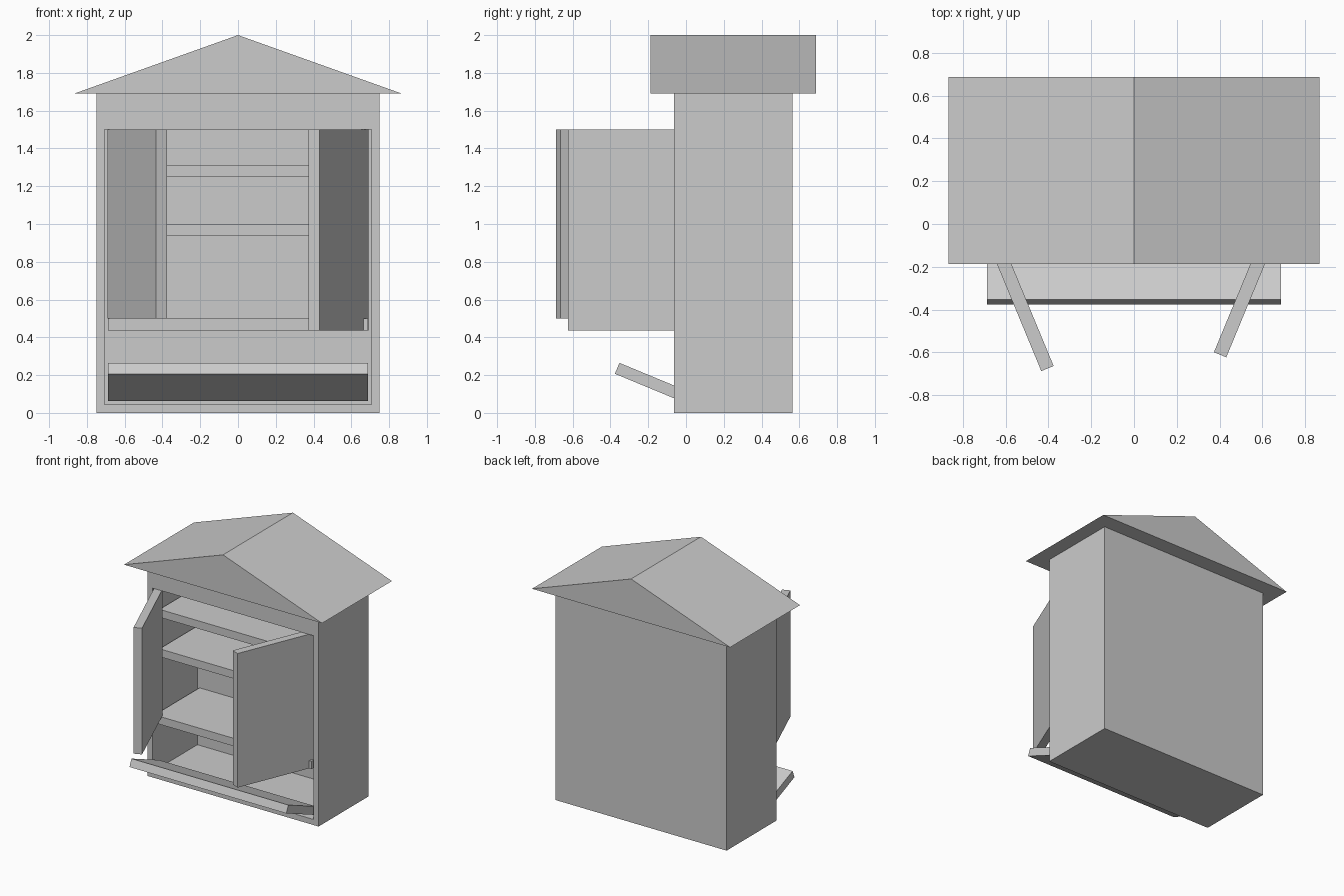
import bpy, bmesh
from math import radians
from mathutils import Matrix

if "Cube" in bpy.data.objects:
    bpy.data.objects.remove(bpy.data.objects["Cube"])

T = 0.0625   # board thickness
IN = 0.6875  # inner half width


def finish(name, bm):
    bmesh.ops.recalc_face_normals(bm, faces=bm.faces)
    mesh = bpy.data.meshes.new(name)
    bm.to_mesh(mesh)
    bm.free()
    obj = bpy.data.objects.new(name, mesh)
    bpy.context.collection.objects.link(obj)
    return obj


def box_bm(lo, hi):
    bm = bmesh.new()
    bmesh.ops.create_cube(bm, size=1)
    for v in bm.verts:
        v.co = [lo[i] if v.co[i] < 0 else hi[i] for i in range(3)]
    return bm


def box(name, lo, hi):
    return finish(name, box_bm(lo, hi))


# Cabinet body: front face inset and pushed inwards
bm = box_bm((-0.75, -T, 0), (0.75, 0.5625, 1.69))
front = min(bm.faces, key=lambda f: f.calc_center_median().y)
bmesh.ops.inset_region(bm, faces=[front], thickness=T)
for v in front.verts:
    if v.co.z > 1:
        v.co.z = 1.5
cavity = bmesh.ops.extrude_face_region(bm, geom=[front])
for v in cavity["geom"]:
    if isinstance(v, bmesh.types.BMVert):
        v.co.y = 0.5
if front.is_valid:
    bmesh.ops.delete(bm, geom=[front], context="FACES_ONLY")
finish("cabinet_body", bm)

# Gable roof
bm = bmesh.new()
gable = bm.faces.new([bm.verts.new((x, -0.1875, z))
                      for x, z in ((-0.868, 1.69), (0.868, 1.69), (0, 2.0))])
ext = bmesh.ops.extrude_face_region(bm, geom=[gable], use_keep_orig=True)
bmesh.ops.translate(bm, vec=(0, 0.875, 0),
                    verts=[v for v in ext["geom"] if isinstance(v, bmesh.types.BMVert)])
finish("gable_roof", bm)

# Shelves: the lowest one is flush with the front, dividing doors and flap
for name, y, z in (("lower_shelf", -T, 0.4375), ("middle_shelf", 0, 0.9375),
                   ("upper_shelf", 0, 1.25)):
    box(name, (-IN, y, z), (IN, 0.5, z + T))

# Open doors, hinged on their outer corner
left = box("left_door", (0, 0, 0.5), (0.675, T, 1.5))
left.matrix_world = Matrix.Translation((-0.692, -0.0645, 0)) @ Matrix.Rotation(radians(-67.5), 4, "Z")
right = box("right_door", (-0.675, 0, 0.4375), (0, T, 1.5))
right.matrix_world = Matrix.Translation((0.69, 0, 0)) @ Matrix.Rotation(radians(67.5), 4, "Z")

# Bottom flap, folded outwards
flap = box("bottom_flap", (-IN, -0.375, 0), (IN, 0, T))
flap.matrix_world = Matrix.Translation((0, -0.03, 0.0635)) @ Matrix.Rotation(radians(-22.5), 4, "X")
